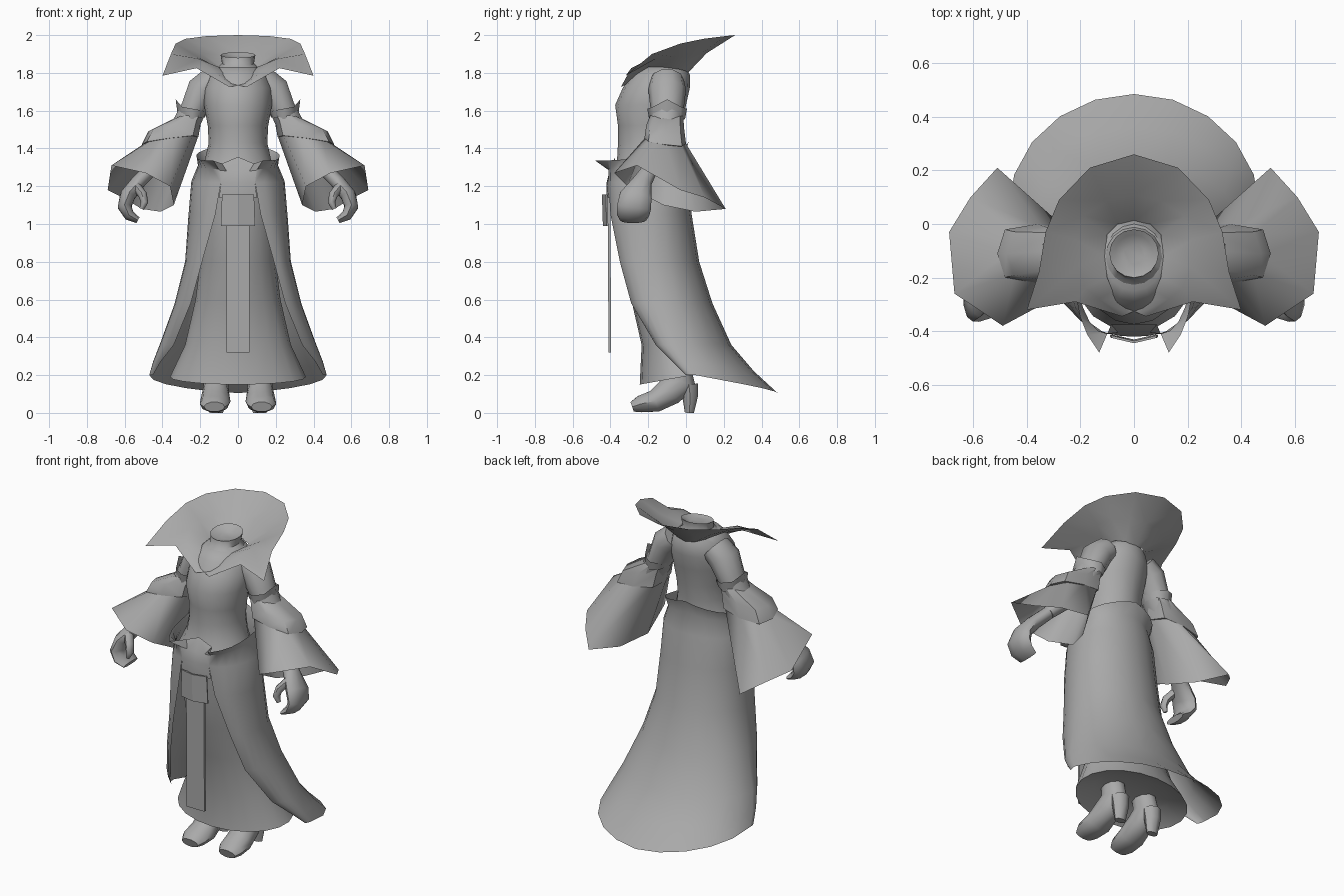
import bpy, bmesh, math
from mathutils import Vector

grey = bpy.data.materials.new("plain grey")
grey.diffuse_color = (0.4, 0.4, 0.4, 1)


def loft(name, rings, closed=True, caps=False, mirror=False, thick=0, angle=50, flip=False):
    """Skin a list of equal-length point rows."""
    bm = bmesh.new()
    rows = [[bm.verts.new(p) for p in r] for r in rings]
    n = len(rows[0])
    for a, b in zip(rows, rows[1:]):
        for i in range(n if closed else n - 1):
            j = (i + 1) % n
            bm.faces.new((a[i], a[j], b[j], b[i]))
    if caps:
        bm.faces.new(rows[0])
        bm.faces.new(rows[-1])
    bmesh.ops.recalc_face_normals(bm, faces=bm.faces[:])
    if flip:
        bmesh.ops.reverse_faces(bm, faces=bm.faces[:])
    me = bpy.data.meshes.new(name)
    bm.to_mesh(me)
    bm.free()
    me.materials.append(grey)
    ob = bpy.data.objects.new(name, me)
    bpy.context.collection.objects.link(ob)
    bpy.ops.object.select_all(action='DESELECT')
    ob.select_set(True)
    bpy.context.view_layer.objects.active = ob
    if angle:
        bpy.ops.object.shade_smooth_by_angle(angle=math.radians(angle))
    if mirror:
        ob.modifiers.new("mirror", 'MIRROR')
    if thick:
        ob.modifiers.new("thickness", 'SOLIDIFY').thickness = thick
    return ob


def ring(cx, cy, cz, rx, ry, tx=0, ty=0, n=16, power=1):
    """Ellipse, tilted by tx along x and ty along y; a power below 1 squares it off."""
    pts = []
    for i in range(n):
        a = -2 * math.pi * i / n
        c, s = math.cos(a), math.sin(a)
        c = math.copysign(abs(c) ** power, c) if abs(c) > 1e-6 else 0
        s = math.copysign(abs(s) ** power, s) if abs(s) > 1e-6 else 0
        pts.append((cx + rx * c, cy + ry * s, cz + tx * c + ty * s))
    return pts


def tube(name, path, ref, n=10):
    """Oval tube through (x, y, z, radius along ref, other radius)."""
    pts = [Vector(p[:3]) for p in path]
    rings = []
    for i, p in enumerate(pts):
        t = (pts[min(i + 1, len(pts) - 1)] - pts[max(i - 1, 0)]).normalized()
        u = Vector(ref)
        u = (u - t * u.dot(t)).normalized()
        v = t.cross(u)
        rings.append([p + u * math.cos(a) * path[i][3] + v * math.sin(a) * path[i][4]
                      for a in (2 * math.pi * k / n for k in range(n))])
    return loft(name, rings, caps=True, mirror=True)


# Bodice: z, front y, back y, half width
bodice = [(1.25, -.40, -.02, .215), (1.34, -.365, -.035, .175), (1.43, -.36, -.03, .155),
          (1.52, -.36, -.02, .16), (1.63, -.375, 0, .18), (1.72, -.335, .02, .18),
          (1.79, -.29, .02, .15), (1.83, -.25, 0, .11)]
loft("bodice", [ring(0, (f + b) / 2, z, w, (b - f) / 2) for z, f, b, w in bodice], caps=True)

# Neck: a cup with a lower front lip and a sunken stump
loft("neck", [ring(0, -.13, 1.81, .125, .13), ring(0, -.12, 1.85, .085, .09, 0, .01),
              ring(0, -.11, 1.895, .092, .09, 0, .015), ring(0, -.11, 1.885, .07, .07, 0, .012),
              ring(0, -.11, 1.875, .04, .04)], caps=True)

# Flared collar: inner edge, middle and rim, from centre back to centre front
collar = [
    [(0, .01, 1.80), (.06, 0, 1.81), (.10, -.04, 1.82), (.11, -.12, 1.83),
     (.10, -.20, 1.83), (.08, -.25, 1.80), (.05, -.285, 1.76), (0, -.325, 1.735)],
    [(0, .11, 1.905), (.10, .085, 1.905), (.19, .03, 1.90), (.215, -.06, 1.885),
     (.21, -.16, 1.875), (.18, -.24, 1.85), (.13, -.28, 1.81), (.02, -.335, 1.73)],
    [(0, .26, 2.0), (.165, .21, 1.995), (.28, .09, 1.98), (.33, -.03, 1.955),
     (.355, -.18, 1.90), (.40, -.32, 1.785), (.22, -.29, 1.825), (.045, -.345, 1.725)]]
loft("collar", collar, closed=False, mirror=True, angle=70, flip=True)

# Open overskirt: back z, front z, back y, half width, side y, front edge x, front edge y
overskirt = [(1.44, 1.335, .015, .22, -.15, .13, -.48), (1.36, 1.29, -.01, .212, -.17, .10, -.41),
             (1.24, 1.22, .01, .247, -.18, .09, -.41), (1.05, 1.05, .03, .262, -.18, .12, -.40),
             (.80, .80, .07, .28, -.17, .19, -.35), (.58, .58, .14, .335, -.12, .25, -.29),
             (.36, .36, .24, .415, -.05, .34, -.16), (.22, .27, .36, .45, 0, .41, -.07),
             (.105, .20, .485, .47, .05, .45, 0)]
rows = []
for zb, zf, yb, w, ys, xf, yf in overskirt:
    row = []
    for k in range(11):
        t = k / 10
        rise = min(1, 2 * t) ** 1.4 if zb < .3 else math.sin(t * math.pi / 2)
        z = zb + (zf - zb) * rise
        a, u = t * math.pi, 2 * t - 1
        if t <= .5:
            row.append((w * math.sin(a), ys + (yb - ys) * math.cos(a), z))
        elif zb > 1.4:      # pointed front corners at the waist
            row.append((xf + (w - xf) * (1 - u ** 3), ys + (yf - ys) * u, z))
        else:
            row.append((xf + (w - xf) * math.sin(a), ys - (yf - ys) * math.cos(a), z))
    rows.append(row)
loft("overskirt", rows, closed=False, mirror=True)

# Front of the waist, hugging the bodice between the two points
loft("waist_front", [[(0, -.375, 1.355), (.085, -.375, 1.32), (.13, -.48, 1.335)],
                     [(0, -.405, 1.28), (.06, -.405, 1.28), (.10, -.41, 1.285)],
                     [(0, -.42, 1.22), (.05, -.418, 1.22), (.09, -.41, 1.22)],
                     [(0, -.42, 1.14), (.06, -.412, 1.14), (.10, -.405, 1.14)]],
     closed=False, mirror=True)

# Underskirt with a closed underside: z, front y, back y, half width, tilt
under = [(1.25, -.40, -.03, .20, 0), (1.0, -.385, 0, .20, 0), (.80, -.34, .03, .20, 0),
         (.60, -.29, .07, .225, 0), (.36, -.235, .13, .28, 0), (.19, -.245, .20, .36, .04),
         (.24, -.16, .12, .24, .01)]
loft("underskirt", [ring(0, (f + b) / 2, z, w, (b - f) / 2, 0, t, 20) for z, f, b, w, t in under],
     caps=True)

# Hanging sash with its folded plate
loft("sash_strip", [[(-.06, -.415, 1.15), (.06, -.415, 1.15)], [(-.06, -.41, .32), (.06, -.41, .32)]],
     closed=False, thick=.014, angle=0)
loft("sash_plate", [[(-.085, -.425, 1.155), (0, -.445, 1.155), (.085, -.425, 1.155)],
                    [(-.09, -.42, .99), (0, -.44, .99), (.09, -.42, .99)]],
     closed=False, thick=.009, angle=0)

# Arms, and the pointed upper cuffs
tube("arm", [(.13, -.10, 1.76, .09, .08), (.19, -.10, 1.71, .10, .085), (.235, -.10, 1.61, .088, .072),
             (.29, -.105, 1.50, .085, .075), (.34, -.12, 1.42, .07, .06), (.46, -.19, 1.29, .042, .038)],
     (0, 1, 0))
cuff = ring(.24, -.10, 1.61, .08, .105, .015, 0, 8)
cuff[0] = (.33, -.10, 1.66)
loft("upper_cuff", [cuff, ring(.245, -.10, 1.555, .07, .095, -.01, 0, 8)], mirror=True, angle=60)

# Bell sleeves with a wide squared band on top
rim = [(.69, -.03, 1.18), (.67, -.26, 1.31), (.49, -.38, 1.27), (.36, -.31, 1.20),
       (.34, -.12, 1.10), (.41, .05, 1.065), (.51, .21, 1.08), (.61, .10, 1.14)]
loft("bell_sleeve", [ring(.34, -.11, 1.46, .135, .095, -.02, -.01, 8, .7), rim], mirror=True, angle=75)
loft("sleeve_band", [ring(.245, -.10, 1.585, .06, .085, -.01, 0, 8, .7),
                     ring(.335, -.11, 1.515, .14, .10, -.025, -.01, 8, .6),
                     ring(.36, -.11, 1.44, .15, .11, -.02, -.015, 8, .6),
                     ring(.355, -.11, 1.435, .12, .085, -.02, -.015, 8, .7)], mirror=True, angle=45)

# Curled hands with thumbs
tube("hand", [(.46, -.19, 1.29, .042, .038), (.53, -.235, 1.22, .055, .04), (.585, -.265, 1.15, .085, .042),
              (.60, -.275, 1.09, .09, .038), (.575, -.28, 1.045, .085, .03),
              (.53, -.28, 1.02, .07, .018)], (0, 1, 0))
tube("thumb", [(.54, -.28, 1.20, .03, .025), (.505, -.325, 1.155, .028, .024), (.495, -.335, 1.115, .024, .02),
               (.51, -.335, 1.08, .012, .012)], (0, 1, 0), 8)

# Heeled boots
tube("boot", [(.125, -.285, .032, .055, .028), (.125, -.245, .046, .077, .046), (.12, -.165, .062, .08, .062),
              (.118, -.085, .115, .07, .08), (.115, -.03, .165, .065, .09), (.112, -.045, .23, .062, .075),
              (.11, -.06, .32, .065, .075)], (1, 0, 0))
tube("boot_heel", [(.115, .015, .15, .055, .05), (.115, .022, .09, .05, .042),
                   (.115, .018, 0, .036, .024)], (1, 0, 0), 8)
